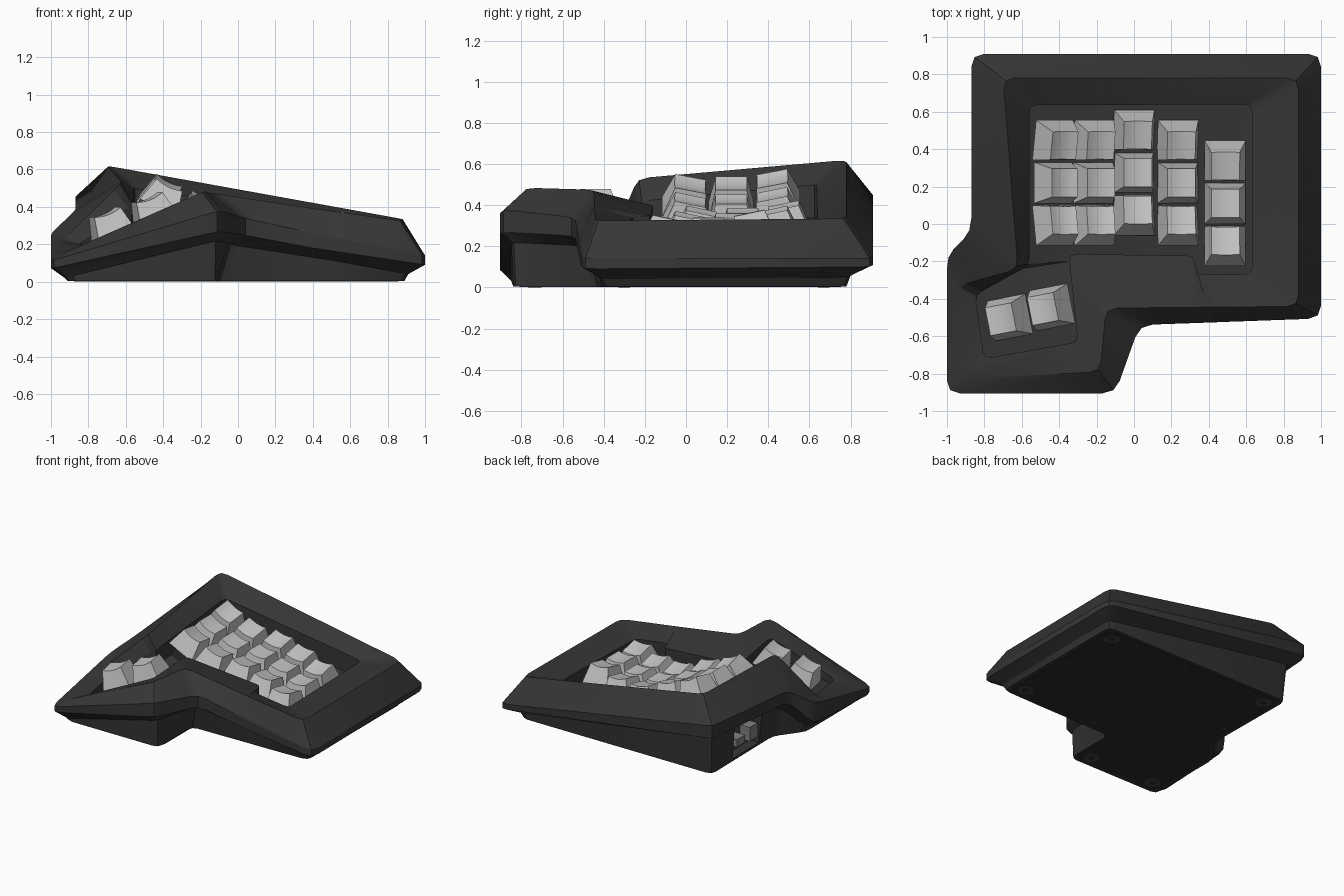
import bpy, bmesh, math
from mathutils import Vector, Matrix, Euler

if "Cube" in bpy.data.objects:
    bpy.data.objects.remove(bpy.data.objects["Cube"])


def material(name, r, g, b):
    m = bpy.data.materials.new(name)
    m.diffuse_color = (r, g, b, 1)
    m.use_nodes = True
    m.node_tree.nodes["Principled BSDF"].inputs["Base Color"].default_value = m.diffuse_color
    return m


CASE = material("charcoal", 0.037, 0.037, 0.037)
PLATE = material("black", 0.023, 0.023, 0.023)
RUBBER = material("dark grey", 0.06, 0.06, 0.06)
KEY = material("light grey", 0.56, 0.56, 0.56)
METAL = material("mid grey", 0.22, 0.22, 0.22)


def finish(bm, name, mat, smooth=None):
    bmesh.ops.recalc_face_normals(bm, faces=bm.faces[:])
    me = bpy.data.meshes.new(name)
    bm.to_mesh(me)
    bm.free()
    me.materials.append(mat)
    ob = bpy.data.objects.new(name, me)
    bpy.context.collection.objects.link(ob)
    if smooth:
        bpy.ops.object.select_all(action='DESELECT')
        ob.select_set(True)
        bpy.context.view_layer.objects.active = ob
        bpy.ops.object.shade_smooth_by_angle(angle=math.radians(smooth))
    return ob


def box(name, mat, center, size, rot=None):
    bm = bmesh.new()
    bmesh.ops.create_cube(bm, size=1)
    m = Matrix.Translation(center) @ (rot or Matrix()) @ Matrix.Diagonal((*size, 1))
    bmesh.ops.transform(bm, matrix=m, verts=bm.verts[:])
    return finish(bm, name, mat)


def disc(name, mat, x, y, z0, z1, r):
    bm = bmesh.new()
    bmesh.ops.create_cone(bm, cap_ends=True, segments=20, radius1=r, radius2=r, depth=z1 - z0,
                          matrix=Matrix.Translation((x, y, (z0 + z1) / 2)))
    return finish(bm, name, mat, 30)


def rounded(points, r):
    """Replace each corner of a closed loop by a short curve."""
    pts = [Vector(p) for p in points]
    out = []
    for i, p in enumerate(pts):
        a, b = pts[i - 1] - p, pts[(i + 1) % len(pts)] - p
        pa = p + a.normalized() * min(r, a.length * 0.35)
        pb = p + b.normalized() * min(r, b.length * 0.35)
        out += [pa, pa * 0.25 + p * 0.5 + pb * 0.25, pb]
    return out


# Corner order: thumb front left, thumb front right, inner corner, two notch points,
# right front, right back, left back, left side, thumb back left
BASE = [(-.91, -.84), (-.11, -.84), (-.11, -.42), (.4, -.41), (.5, -.41),
        (.89, -.40), (.89, .78), (-.77, .78), (-.76, 0), (-.91, -.2)]
LIP = [(-.93, -.85), (-.11, -.85), (-.05, -.46), (.4, -.43), (.5, -.43),
       (.91, -.42), (.91, .80), (-.79, .80), (-.79, -.02), (-.93, -.19)]
OUTER = [(-1, -.905), (-.1, -.905), (.03, -.54), (.4, -.527), (.5, -.523),
         (1, -.505), (1, .91), (-.87, .91), (-.87, -.04), (-1, -.17)]
LOW = [.07, .27, .25, .18, .165, .09, .10, .36, .29, .10]
HIGH = [.11, .38, .34, .26, .24, .14, .14, .46, .38, .26]
RIDGE = [(-.94, -.83, .15), (-.18, -.79, .485), (-.15, -.45, .475), (.35, -.445, .40),
         (.42, -.445, .39), (.88, -.44, .325), (.88, .78, .335), (-.70, .78, .62),
         (-.62, -.24, .53), (-.94, -.33, .22)]
OPEN = [(-.80, -.72, .19), (-.30, -.63, .42), (-.35, -.16, .40), (.32, -.17, .35),
        (.33, -.27, .34), (.63, -.27, .30), (.63, .64, .32), (-.56, .635, .50),
        (-.56, -.22, .42), (-.85, -.38, .20)]
FLOOR = [.14, .30, .24, .18, .17, .17, .18, .34, .30, .14]

# Hollow case lofted from the base, over the rim, into the key well
loops = [
    rounded([(x, y, .004) for x, y in BASE], .05),
    rounded([(x, y, z - .05) for (x, y), z in zip(LIP, LOW)], .05),
    rounded([(x, y, z) for (x, y), z in zip(OUTER, LOW)], .07),
    rounded([(x, y, z) for (x, y), z in zip(OUTER, HIGH)], .07),
    rounded(RIDGE, .06),
    rounded(OPEN, .04),
    rounded([(p[0], p[1], z) for p, z in zip(OPEN, FLOOR)], .04),
]
bm = bmesh.new()
rings = [[bm.verts.new(p) for p in loop] for loop in loops]
n = len(rings[0])
for lo, hi in zip(rings, rings[1:]):
    for i in range(n):
        j = (i + 1) % n
        bm.faces.new((lo[i], lo[j], hi[j], hi[i]))
caps = [bm.faces.new(rings[0][::-1]), bm.faces.new(rings[-1])]
bmesh.ops.triangulate(bm, faces=caps)
case = finish(bm, "case", CASE, 25)

# Connector recess in the left wall
cutter = box("port_cutter", CASE, (-.79, .35, .15), (.22, .34, .25))
cutter.hide_render = True
cutter.hide_viewport = True
cutter.display_type = 'WIRE'
cut = case.modifiers.new("port", 'BOOLEAN')
cut.operation = 'DIFFERENCE'
cut.solver = 'EXACT'
cut.object = cutter
box("port_board", RUBBER, (-.685, .35, .15), (.008, .335, .245))
box("usb_socket", METAL, (-.73, .42, .13), (.09, .10, .06))
box("cable_socket", METAL, (-.73, .26, .14), (.09, .10, .11))

# Bottom plate, feet and screws
bm = bmesh.new()
inset = [(x * .965, y * .965) for x, y in BASE]
bottom = [bm.verts.new(p) for p in rounded([(x, y, .002) for x, y in inset], .05)]
top = [bm.verts.new(v.co + Vector((0, 0, .006))) for v in bottom]
for i in range(n):
    j = (i + 1) % n
    bm.faces.new((bottom[i], bottom[j], top[j], top[i]))
caps = [bm.faces.new(bottom[::-1]), bm.faces.new(top)]
bmesh.ops.triangulate(bm, faces=caps)
finish(bm, "bottom_plate", PLATE)
for x, y in [(.77, .67), (.77, -.30), (-.66, .67), (-.22, -.74), (-.79, -.73)]:
    disc("foot", RUBBER, x, y, .001, .008, .058)
    disc("foot_pad", PLATE, x, y, 0, .004, .028)
for x, y in [(.8, .2), (.1, .7), (.1, -.33), (-.68, .2), (-.5, -.76)]:
    disc("screw", RUBBER, x, y, .001, .008, .013)


def keycap(name, pos, rx, ry, rz=0):
    """Tapered keycap with a dished top, over a square switch body."""
    turn = Euler((math.radians(rx), math.radians(ry), math.radians(rz))).to_matrix().to_4x4()
    m = Matrix.Translation(pos) @ turn
    bm = bmesh.new()
    steps, half, h, drop = 6, .076, .135, -.012
    grid = []
    for a in range(steps + 1):
        u = a / steps * 2 - 1
        row = []
        for b in range(steps + 1):
            v = b / steps * 2 - 1
            row.append(bm.verts.new((u * half, v * half, h - .014 * (1 - u * u))))
        grid.append(row)
    for a in range(steps):
        for b in range(steps):
            bm.faces.new((grid[a][b], grid[a + 1][b], grid[a + 1][b + 1], grid[a][b + 1]))
    rim = ([grid[a][0] for a in range(steps)] + [grid[steps][b] for b in range(steps)]
           + [grid[a][steps] for a in range(steps, 0, -1)] + [grid[0][b] for b in range(steps, 0, -1)])
    skirt = [bm.verts.new((v.co.x * 1.44, v.co.y * 1.44, drop)) for v in rim]
    for i in range(len(rim)):
        j = (i + 1) % len(rim)
        bm.faces.new((skirt[i], skirt[j], rim[j], rim[i]))
    bm.faces.new(skirt[::-1])
    bmesh.ops.transform(bm, matrix=m, verts=bm.verts[:])
    finish(bm, name, KEY, 30)
    box(name + "_switch", PLATE, m @ Vector((0, 0, -.05)), (.13, .13, .09), turn)


# Finger keys: x, middle row y, base height, sideways tilt
COLUMNS = [(-.43, .22, .385, 26), (-.215, .22, .30, 17), (0, .275, .24, 9),
           (.235, .22, .215, 8), (.487, .11, .205, 1)]
for x, y, z, tilt in COLUMNS:
    for row, lift in ((-1, 0), (0, 0), (1, .025)):
        keycap("finger_key", (x, y + row * .226, z + lift), row * 12, tilt)

# Thumb keys
keycap("thumb_key", (-.665, -.50, .245), 0, -21, 11)
keycap("thumb_key", (-.44, -.445, .325), 0, -21, 11)
